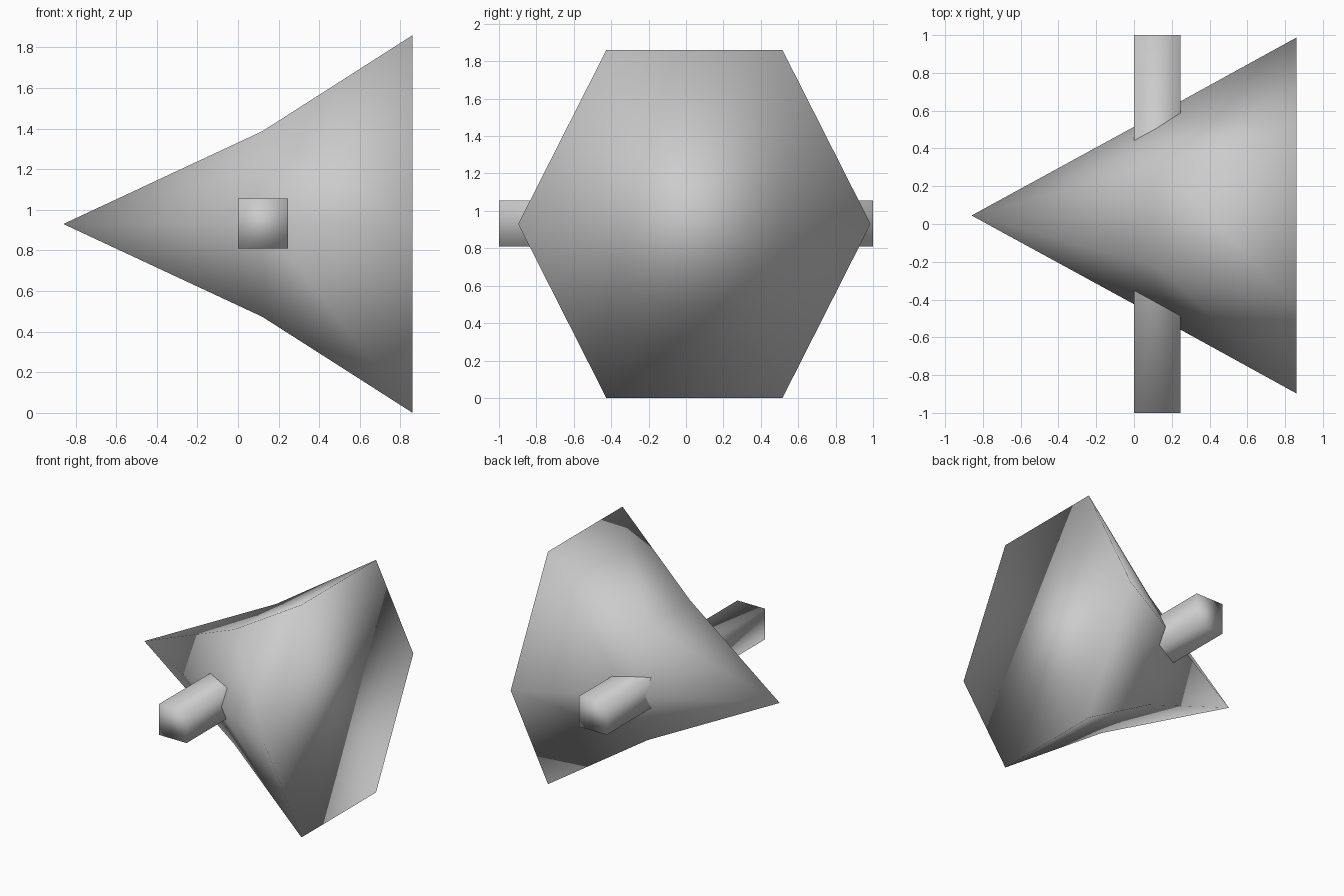
import bpy, bmesh
from math import cos, sin, pi

if "Cube" in bpy.data.objects:
    bpy.data.objects.remove(bpy.data.objects["Cube"])

CY, CZ = 0.045, 0.93


def finish(name, bm):
    bmesh.ops.recalc_face_normals(bm, faces=bm.faces)
    for f in bm.faces:
        f.smooth = True
    mesh = bpy.data.meshes.new(name)
    bm.to_mesh(mesh)
    bm.free()
    obj = bpy.data.objects.new(name, mesh)
    bpy.context.collection.objects.link(obj)
    return obj


def hex_ring(bm, x, radius, half_height):
    # six-sided ring facing along x, pointed at its y sides
    k = half_height / sin(pi / 3)
    return [bm.verts.new((x, CY + radius * cos(i * pi / 3), CZ + k * sin(i * pi / 3)))
            for i in range(6)]


# Flared six-sided cone, tip at -x, taller at its base
bm = bmesh.new()
tip = bm.verts.new((-0.86, CY, CZ))
waist = hex_ring(bm, 0.12, 0.535, 0.457)
base = hex_ring(bm, 0.86, 0.942, 0.93)
for i in range(6):
    j = (i + 1) % 6
    bm.faces.new((tip, waist[i], waist[j]))
    bm.faces.new((waist[i], base[i], base[j], waist[j]))
bm.faces.new(base)
finish("flared_cone", bm)

# Square bar running through the cone
bm = bmesh.new()
bmesh.ops.create_cube(bm, size=1)
bmesh.ops.scale(bm, vec=(0.245, 2.0, 0.245), verts=bm.verts)
bmesh.ops.translate(bm, vec=(0.1225, 0, 0.932), verts=bm.verts)
finish("cross_bar", bm)
